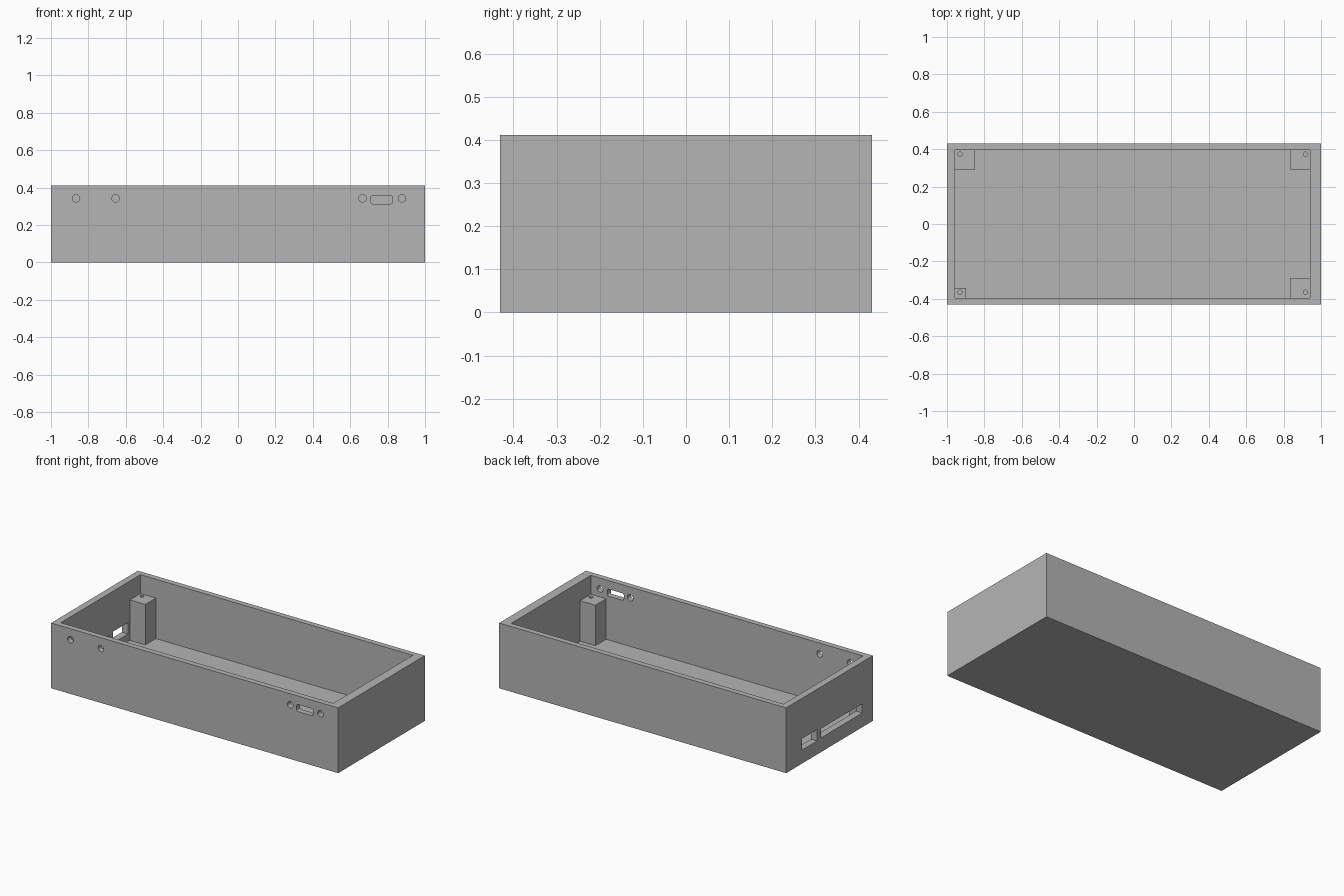
import bpy
import bmesh
from mathutils import Matrix, Vector

cube = bpy.data.objects.get("Cube")
if cube:
    bpy.data.objects.remove(cube, do_unlink=True)

# One plain grey for the whole enclosure
grey = bpy.data.materials.new("matte grey")
grey.use_nodes = True
colour = (0.46, 0.46, 0.46, 1)
grey.diffuse_color = colour
grey.node_tree.nodes["Principled BSDF"].inputs["Base Color"].default_value = colour


def finish(name, bm):
    mesh = bpy.data.meshes.new(name)
    bm.to_mesh(mesh)
    bm.free()
    mesh.materials.append(grey)
    obj = bpy.data.objects.new(name, mesh)
    bpy.context.collection.objects.link(obj)
    return obj


def box(name, low, high, corner=0):
    """Box between two corners; corner rounds the edges that run along y."""
    low, high = Vector(low), Vector(high)
    bm = bmesh.new()
    bmesh.ops.create_cube(bm, size=1)
    bmesh.ops.scale(bm, vec=high - low, verts=bm.verts)
    bmesh.ops.translate(bm, vec=(low + high) / 2, verts=bm.verts)
    if corner:
        along_y = [e for e in bm.edges
                   if abs(e.verts[0].co.y - e.verts[1].co.y) > 0.001]
        bmesh.ops.bevel(bm, geom=along_y, offset=corner, segments=4,
                        profile=0.5, affect='EDGES')
    return finish(name, bm)


def rod(name, centre, radius, length, axis):
    bm = bmesh.new()
    turn = Matrix.Rotation(1.570796, 4, 'X') if axis == 'Y' else Matrix()
    bmesh.ops.create_cone(bm, cap_ends=True, segments=32, radius1=radius,
                          radius2=radius, depth=length,
                          matrix=Matrix.Translation(centre) @ turn)
    return finish(name, bm)


def combine(target, tool, operation):
    mod = target.modifiers.new(operation, 'BOOLEAN')
    mod.operation = operation
    mod.solver = 'EXACT'
    mod.object = tool
    bpy.context.view_layer.objects.active = target
    bpy.ops.object.modifier_apply(modifier=mod.name)
    bpy.data.objects.remove(tool, do_unlink=True)


# Main dimensions
HALF_Y, TOP, FLOOR, POST_TOP = 0.431, 0.411, 0.037, 0.292
LEFT, RIGHT, FRONT, BACK = -0.957, 0.941, -0.396, 0.396
EMBED = 0.015

# Open tray with uneven wall thickness
case = box("enclosure_tray", (-1, -HALF_Y, 0), (1, HALF_Y, TOP))
combine(case, box("cavity", (LEFT, FRONT, FLOOR), (RIGHT, BACK, 1)), 'DIFFERENCE')

# Corner screw posts: wall x, wall y, inner x, inner y, one small post
posts = [(LEFT, BACK, -0.85, 0.291), (RIGHT, BACK, 0.834, 0.291),
         (RIGHT, FRONT, 0.834, -0.289), (LEFT, FRONT, -0.899, -0.342)]
for wall_x, wall_y, inner_x, inner_y in posts:
    outer_x = wall_x + (EMBED if wall_x > 0 else -EMBED)
    outer_y = wall_y + (EMBED if wall_y > 0 else -EMBED)
    low = (min(outer_x, inner_x), min(outer_y, inner_y), FLOOR - EMBED)
    high = (max(outer_x, inner_x), max(outer_y, inner_y), POST_TOP)
    combine(case, box("screw_post", low, high), 'UNION')

# Screw holes in the post tops
for x in (-0.93, 0.917):
    for y in (-0.365, 0.373):
        combine(case, rod("screw_hole", (x, y, POST_TOP), 0.012, 0.16, 'Z'), 'DIFFERENCE')

# Round holes and a rounded port through the front wall
for x in (-0.866, -0.654, 0.666, 0.877):
    combine(case, rod("front_hole", (x, -0.42, 0.342), 0.02, 0.1, 'Y'), 'DIFFERENCE')
combine(case, box("front_port", (0.711, -0.47, 0.313), (0.826, -0.37, 0.357), 0.01),
        'DIFFERENCE')

# Two connector openings through the end wall at -x
combine(case, box("small_port", (-1.05, 0.124, 0.085), (-0.94, 0.272, 0.157)), 'DIFFERENCE')
combine(case, box("wide_port", (-1.05, -0.326, 0.09), (-0.94, 0.084, 0.148)), 'DIFFERENCE')

# Keep every face on the single grey and flat except the round holes
case.data.materials.clear()
case.data.materials.append(grey)
bpy.ops.object.select_all(action='DESELECT')
case.select_set(True)
bpy.context.view_layer.objects.active = case
bpy.ops.object.shade_smooth_by_angle(angle=0.5)
